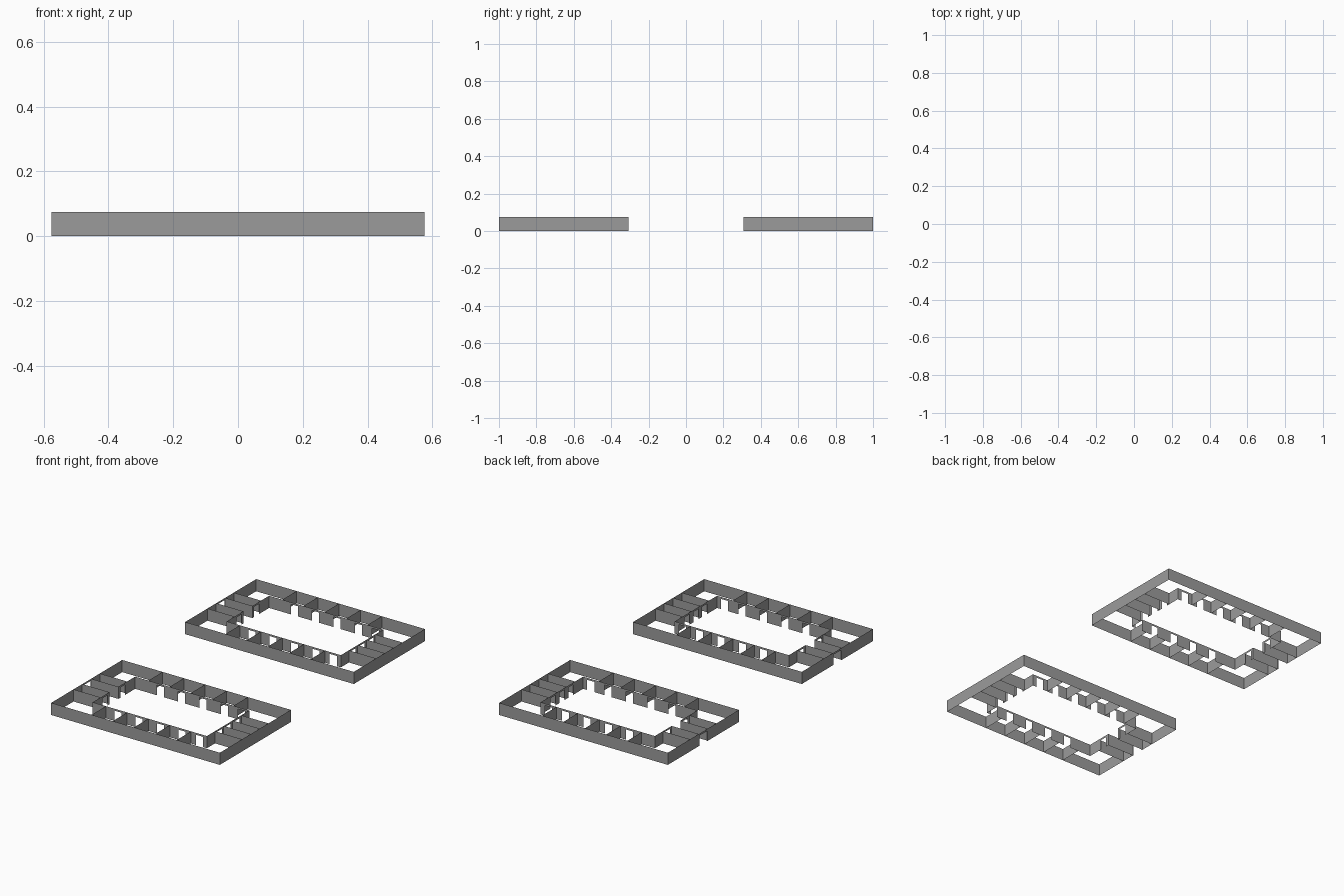
import bpy

if "Cube" in bpy.data.objects:
    bpy.data.objects.remove(bpy.data.objects["Cube"])

H, DOOR_H = 0.075, 0.063         # wall and door heights
OX, OY = 0.576, 0.3465           # outer wall half sizes
IX, IY = 0.39, 0.207             # courtyard wall half sizes
GATE = 0.0435                    # half width of the entrance passage
XS = [-0.30, -0.155, -0.01, 0.137, 0.282]   # room dividers on long sides
YS = [-0.1285, -GATE, GATE, 0.1285]         # room dividers on short sides
DW = 0.024                       # half width of a door

grey = bpy.data.materials.new("dark_grey")
grey.diffuse_color = (0.33, 0.33, 0.33, 1)
grey.use_nodes = True
grey.node_tree.nodes["Principled BSDF"].inputs["Base Color"].default_value = grey.diffuse_color


class Walls:
    """Collects thin vertical wall panels into one object."""

    def __init__(self):
        self.verts, self.faces = [], []

    def panel(self, a, b, z0=0.0, z1=H):
        n = len(self.verts)
        self.verts += [(*a, z0), (*b, z0), (*b, z1), (*a, z1)]
        self.faces.append((n, n + 1, n + 2, n + 3))

    def doored(self, start, end, doors, place, half=DW):
        """Wall along one axis with lintelled doors centred at given spots."""
        pos = start
        for d in doors:
            self.panel(place(pos), place(d - half))
            self.panel(place(d - half), place(d + half), DOOR_H, H)
            pos = d + half
        self.panel(place(pos), place(end))

    def build(self, name, y=0.6535):
        mesh = bpy.data.meshes.new(name)
        mesh.from_pydata(self.verts, [], self.faces)
        mesh.materials.append(grey)
        for yy, tag in ((y, "north"), (-y, "south")):
            ob = bpy.data.objects.new(f"{tag}_{name}", mesh)
            ob.location.y = yy
            bpy.context.collection.objects.link(ob)


# Outer enclosure with a lintelled gateway on the left
outer = Walls()
for s in (-1, 1):
    outer.panel((-OX, s * OY), (OX, s * OY))
outer.panel((OX, -OY), (OX, OY))
outer.doored(-OY, OY, [0], lambda t: (-OX, t), 0.036)
outer.build("outer_wall")

# Courtyard wall with doors into the rooms
inner = Walls()
long_doors = [(a + b) / 2 + 0.01 for a, b in zip(XS, XS[1:])] + [0.338]
for s in (-1, 1):
    inner.doored(-IX, IX, long_doors, lambda t: (t, s * IY))
side = (GATE + 0.1285) / 2
inner.doored(-IY, IY, [-side, 0, side], lambda t: (IX, t))
inner.doored(-IY, -GATE, [-side], lambda t: (-IX, t))
inner.doored(GATE, IY, [side], lambda t: (-IX, t))
inner.build("courtyard_wall")

# Dividers between rooms
rooms = Walls()
for s in (-1, 1):
    for x in XS:
        rooms.panel((x, s * IY), (x, s * OY))
    for y in YS:
        rooms.panel((s * IX, y), (s * OX, y))
rooms.build("room_dividers")
